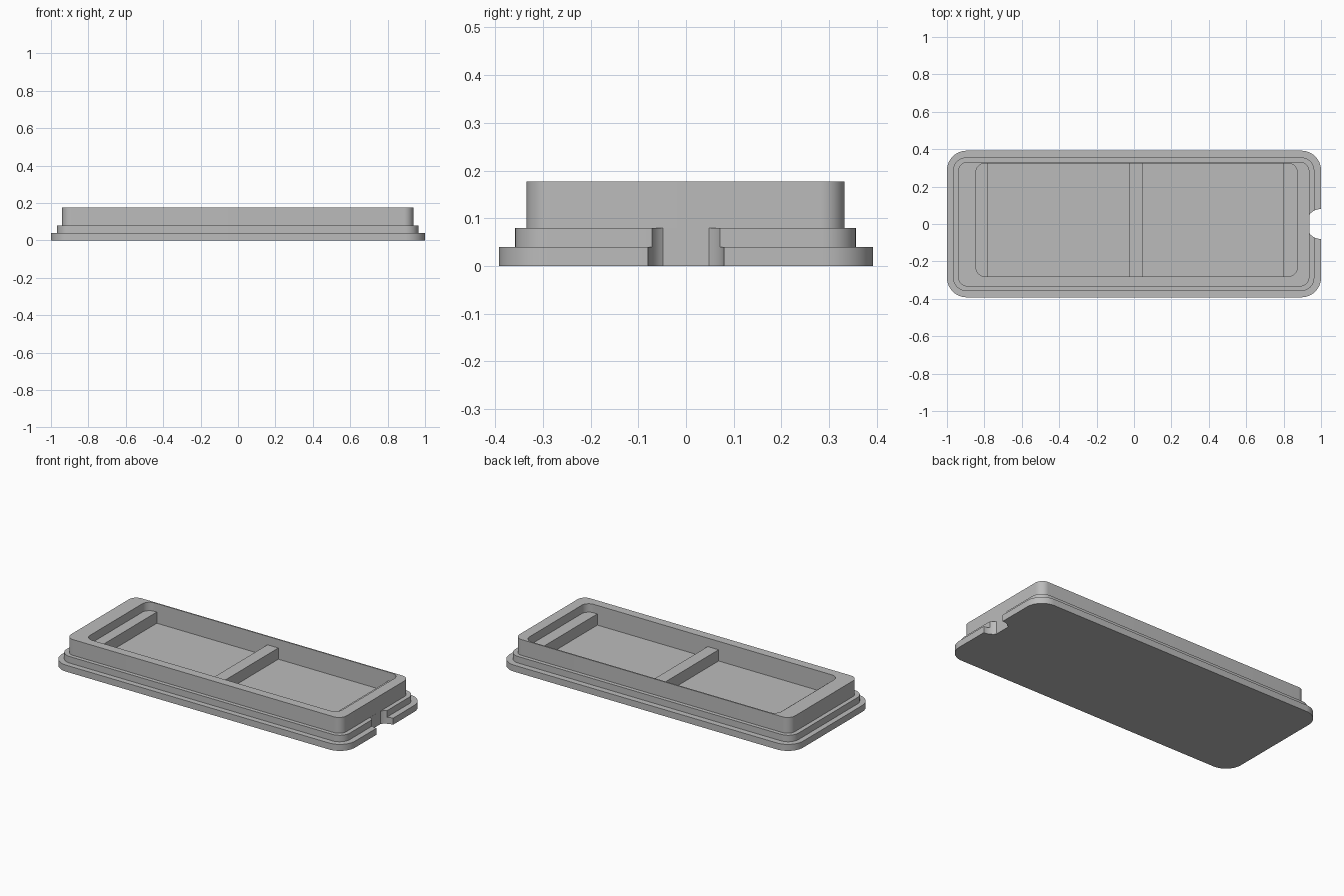
import bpy, bmesh, math

cube = bpy.data.objects.get("Cube")
if cube:
    bpy.data.objects.remove(cube, do_unlink=True)

grey = bpy.data.materials.new("mid grey")
grey.use_nodes = True
colour = (0.5, 0.5, 0.5, 1)
grey.diffuse_color = colour
grey.node_tree.nodes["Principled BSDF"].inputs["Base Color"].default_value = colour


def rounded_rect(x0, x1, y0, y1, r, steps=12):
    """Counter-clockwise outline of a rectangle with round corners."""
    if r == 0:
        return [(x0, y0), (x1, y0), (x1, y1), (x0, y1)]
    centres = [(x1 - r, y1 - r), (x0 + r, y1 - r), (x0 + r, y0 + r), (x1 - r, y0 + r)]
    points = []
    for quarter, (cx, cy) in enumerate(centres):
        for i in range(steps + 1):
            a = (quarter + i / steps) * math.pi / 2
            points.append((cx + r * math.cos(a), cy + r * math.sin(a)))
    return points


def loft(name, layers):
    """Closed solid skinned through (outline, height) layers."""
    bm = bmesh.new()
    rings = [[bm.verts.new((x, y, z)) for x, y in outline] for outline, z in layers]
    for low, high in zip(rings, rings[1:]):
        for i in range(len(low)):
            j = (i + 1) % len(low)
            bm.faces.new((low[i], low[j], high[j], high[i]))
    bm.faces.new(rings[0][::-1])
    bm.faces.new(rings[-1])
    bmesh.ops.recalc_face_normals(bm, faces=bm.faces)
    mesh = bpy.data.meshes.new(name)
    bm.to_mesh(mesh)
    bm.free()
    mesh.materials.append(grey)
    obj = bpy.data.objects.new(name, mesh)
    bpy.context.collection.objects.link(obj)
    return obj


# Stepped body: flange, middle step, upper block
flange = rounded_rect(-1, 1, -0.392, 0.392, 0.105)
step = rounded_rect(-0.967, 0.964, -0.358, 0.356, 0.07)
block = rounded_rect(-0.94, 0.9375, -0.334, 0.332, 0.05)
TOP = 0.177
tray = loft("stepped_tray", [(flange, 0), (flange, 0.04), (step, 0.04),
                             (step, 0.08), (block, 0.08), (block, TOP)])

# Pocket: shallow rounded opening, then two deep bays that leave the ribs
FLOOR, RIB = 0.056, 0.125
opening = rounded_rect(-0.845, 0.873, -0.28, 0.324, 0.048)
cutters = [loft("opening_cutter", [(opening, RIB), (opening, TOP + 0.1)])]
for x0, x1 in ((-0.78, -0.026), (0.048, 0.8)):
    bay = rounded_rect(x0, x1, -0.28, 0.324, 0)
    cutters.append(loft("bay_cutter", [(bay, FLOOR), (bay, RIB + 0.02)]))

# Round finger notch in the end, stopping at the block wall
notch = []
for i in range(48):
    a = 2 * math.pi * i / 48
    notch.append((max(1 + 0.08 * math.cos(a), 0.9378), 0.08 * math.sin(a)))
notch = [p for i, p in enumerate(notch)
         if p[0] > 0.9378 or notch[i - 1][0] > 0.9378 or notch[(i + 1) % 48][0] > 0.9378]
cutters.append(loft("notch_cutter", [(notch, -0.1), (notch, 0.12)]))

bpy.ops.object.select_all(action="DESELECT")
tray.select_set(True)
bpy.context.view_layer.objects.active = tray
for cutter in cutters:
    mod = tray.modifiers.new("cut", "BOOLEAN")
    mod.operation = "DIFFERENCE"
    mod.solver = "EXACT"
    mod.object = cutter
    bpy.ops.object.modifier_apply(modifier=mod.name)
for cutter in cutters:
    bpy.data.objects.remove(cutter, do_unlink=True)

bpy.ops.object.shade_smooth_by_angle(angle=math.radians(30))
